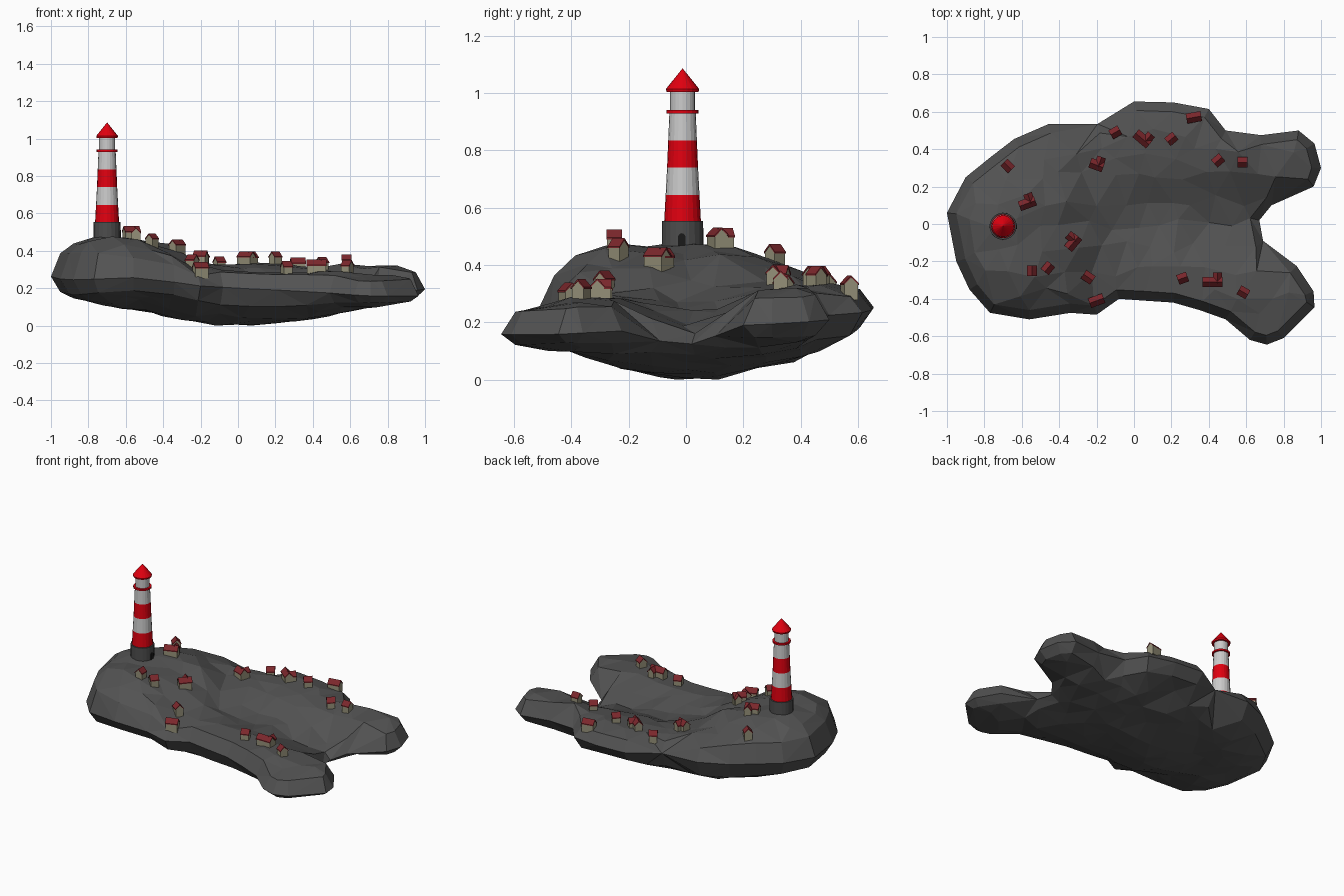
import bpy, bmesh, math, random
from mathutils import Vector, Matrix
from mathutils.geometry import delaunay_2d_cdt, intersect_point_line
from mathutils.bvhtree import BVHTree

if "Cube" in bpy.data.objects:
    bpy.data.objects.remove(bpy.data.objects["Cube"])

random.seed(4)


def material(name, r, g, b):
    m = bpy.data.materials.new(name)
    m.diffuse_color = (r, g, b, 1)
    m.use_nodes = True
    m.node_tree.nodes["Principled BSDF"].inputs["Base Color"].default_value = m.diffuse_color
    return m


ROCK = material("rock", .085, .085, .085)
STONE = material("stone", .075, .075, .075)
RED = material("red", .75, .0, .005)
WHITE = material("white", .6, .6, .6)
WALL = material("plaster", .3, .28, .19)
TILE = material("tile", .2, .02, .025)
DARK = material("dark", .01, .01, .01)


def finish(name, bm, mat):
    bmesh.ops.recalc_face_normals(bm, faces=bm.faces)
    me = bpy.data.meshes.new(name)
    bm.to_mesh(me)
    me.materials.append(mat)
    ob = bpy.data.objects.new(name, me)
    bpy.context.collection.objects.link(ob)
    bm.free()
    return ob


# Island: shoreline outline and height samples
SHORE = [Vector(p) for p in (
    (-1, .06), (-.95, -.2), (-.88, -.35), (-.77, -.475), (-.56, -.51), (-.34, -.475), (-.2, -.485),
    (-.08, -.4), (.06, -.41), (.21, -.42), (.35, -.46), (.49, -.51), (.62, -.62), (.71, -.645),
    (.8, -.61), (.965, -.445), (.96, -.36), (.87, -.225), (.69, -.09), (.67, .02), (.735, .1),
    (.96, .2), (1, .3), (.965, .43), (.88, .5), (.68, .475), (.49, .5), (.4, .615), (.21, .65),
    (0, .655), (-.195, .535), (-.455, .535), (-.64, .455), (-.77, .355), (-.9, .25))]
TOP = [(-.7, 0, .485), (-.85, 0, .46), (-.55, .12, .47), (-.5, -.24, .465), (-.7, -.3, .48),
       (-.67, .31, .45), (-.4, .1, .44), (-.325, -.1, .39), (-.245, -.285, .305), (-.2, -.41, .295),
       (-.4, -.35, .4), (-.4, .4, .38), (-.2, .32, .33), (-.1, .49, .32), (.05, .455, .34),
       (.2, .455, .345), (.32, .575, .3), (.45, .34, .31), (.58, .33, .31), (.6, .41, .35),
       (.8, .37, .34), (.9, .35, .3), (.26, -.29, .285), (.42, -.3, .29), (.58, -.37, .29),
       (.8, -.42, .27), (.7, -.55, .25), (0, -.3, .29), (-.1, 0, .27), (.1, 0, .23), (.4, 0, .19),
       (.6, .03, .165), (.3, .3, .33), (.1, .27, .31), (.3, .16, .23), (.5, .19, .23), (.1, .12, .24)]
BOTTOM = [(-.1, 0, 0), (.1, .08, 0), (.3, 0, .02), (-.3, -.1, .03), (-.3, .3, .07), (.1, .4, .06),
          (.1, -.25, .03), (.5, .05, .05), (-.6, 0, .09), (-.8, 0, .12), (.7, -.5, .09),
          (.85, -.4, .1), (.6, .35, .08), (.85, .35, .11), (-.5, -.35, .14), (.1, .55, .14)]


def blend(samples, p):
    total = weight = 0
    for x, y, z in samples:
        w = 1 / (((x - p.x) ** 2 + (y - p.y) ** 2) ** 1.5 + 1e-5)
        total += w * z
        weight += w
    return total / weight


def shore_distance(p):
    best = 9
    for a, b in zip(SHORE, SHORE[1:] + SHORE[:1]):
        q, t = intersect_point_line(p, a, b)
        q = a.lerp(b, min(1, max(0, t)))
        best = min(best, (p - q.to_2d()).length)
    return best


def inside(p):
    hit = False
    for a, b in zip(SHORE, SHORE[1:] + SHORE[:1]):
        if (a.y > p.y) != (b.y > p.y) and p.x < a.x + (p.y - a.y) * (b.x - a.x) / (b.y - a.y):
            hit = not hit
    return hit


def height(p, samples, width):
    rim = .22 - .04 * p.x + .05 * p.y
    rim -= .07 * math.exp(-((p.x - .67) ** 2 + p.y ** 2) / .03)
    rim += .04 * math.exp(-((p.x + .55) ** 2 + (p.y + .5) ** 2) / .08)
    t = min(1, shore_distance(p) / width)
    return rim + (blend(samples, p) - rim) * math.sqrt(1 - (1 - t) ** 2)


# Shore ring, inset ring and jittered inner points
pts = list(SHORE)
n = len(SHORE)
for i in range(n):
    t = (SHORE[(i + 1) % n] - SHORE[i - 1]).normalized()
    q = SHORE[i] + Vector((-t.y, t.x)) * .05
    if inside(q) and shore_distance(q) > .035:
        pts.append(q)
for i in range(-8, 9):
    for j in range(-5, 6):
        q = Vector((i * .13 + (j % 2) * .06, j * .125))
        q += Vector((random.uniform(-.035, .035), random.uniform(-.035, .035)))
        if inside(q) and shore_distance(q) > .1:
            pts.append(q)
flat, _, tris, *_ = delaunay_2d_cdt(pts, [], [list(range(n))], 1, 1e-5)

bm = bmesh.new()
for samples, side in ((TOP, 0), (BOTTOM, 1)):
    vs = []
    for p in flat:
        width = .28 if side else (.2 if p.x < -.2 else .1)
        vs.append(bm.verts.new((p.x, p.y, height(p, samples, width))))
    for f in tris:
        bm.faces.new([vs[k] for k in f])
bmesh.ops.remove_doubles(bm, verts=bm.verts, dist=1e-4)
low = min(v.co.z for v in bm.verts)
for v in bm.verts:
    v.co.z -= low
ground = BVHTree.FromBMesh(bm)
finish("island", bm, ROCK)


# Lighthouse: stacked turned sections
def turned(name, profile, mat, sides=20):
    bm = bmesh.new()
    rings = []
    for r, z in profile:
        rings.append([bm.verts.new((-.7 + r * math.cos(a), -.012 + r * math.sin(a), z))
                      for a in (2 * math.pi * k / sides for k in range(sides))])
    for lo, hi in zip(rings, rings[1:]):
        for k in range(sides):
            m = (k + 1) % sides
            bm.faces.new((lo[k], lo[m], hi[m], hi[k]))
    bm.faces.new(rings[0])
    bm.faces.new(rings[-1])
    return finish(name, bm, mat)


turned("tower_base", [(.073, .42), (.072, .553)], STONE)
turned("band_red_low", [(.064, .553), (.059, .645)], RED)
turned("band_white_low", [(.059, .645), (.054, .74)], WHITE)
turned("band_red_high", [(.054, .74), (.05, .835)], RED)
turned("band_white_high", [(.05, .835), (.046, .93)], WHITE)
turned("gallery_ring", [(.056, .929), (.056, .94)], RED)
turned("lantern_room", [(.043, .939), (.043, 1.008)], WHITE)
turned("tower_roof", [(.056, 1.004), (.058, 1.014), (.001, 1.085)], RED)


def prism(name, profile, length, matrix, mat):
    # Profile lies in local YZ and is extruded along X
    bm = bmesh.new()
    a = [bm.verts.new(matrix @ Vector((-length / 2, y, z))) for y, z in profile]
    b = [bm.verts.new(matrix @ Vector((length / 2, y, z))) for y, z in profile]
    bm.faces.new(a)
    bm.faces.new(b[::-1])
    for i in range(len(a)):
        j = (i + 1) % len(a)
        bm.faces.new((a[i], a[j], b[j], b[i]))
    return finish(name, bm, mat)


# Arched door facing the village
arch = [(.013 * math.cos(a), .03 + .013 * math.sin(a)) for a in (math.pi * k / 6 for k in range(7))]
prism("door", arch + [(-.013, -.02), (.013, -.02)], .012,
      Matrix.Translation((-.632, -.015, .468)), DARK)


# Village houses
def house(name, m, length, w=.024):
    prism(name + "_walls", [(-w, -.02), (w, -.02), (w, .036), (0, .06), (-w, .036)], length, m, WALL)
    o = w + .003
    prism(name + "_roof", [(-o, .032), (0, .059), (o, .032), (o, .038), (0, .066), (-o, .038)],
          length + .005, m, TILE)


# x, y, ridge angle, length, has side wing
HOUSES = [(-.675, .31, -45, .05, 0), (-.57, .11, 20, .085, 1), (-.2, .315, -20, .07, 1),
          (-.1, .49, 30, .05, 0), (.045, .455, -40, .09, 1), (.2, .455, 40, .05, 0),
          (.32, .57, 10, .075, 0), (.45, .34, 40, .05, 0), (.58, .33, 0, .05, 0),
          (-.545, -.25, 90, .05, 0), (-.46, -.235, 50, .05, 0), (-.325, -.1, 50, .08, 1),
          (-.245, -.285, -35, .055, 0), (-.2, -.41, 20, .075, 0), (.26, -.29, 20, .05, 0),
          (.42, -.31, 0, .1, 1), (.585, -.365, -30, .05, 0)]
for k, (x, y, deg, length, wing) in enumerate(HOUSES):
    hit = ground.ray_cast(Vector((x, y, 2)), Vector((0, 0, -1)))[0]
    m = Matrix.Translation((x, y, hit.z)) @ Matrix.Rotation(math.radians(deg), 4, 'Z')
    house(f"house_{k + 1}", m, length)
    if wing:
        side = m @ Matrix.Translation((length / 2 - .024, .022, -.002)) @ Matrix.Rotation(math.pi / 2, 4, 'Z')
        house(f"house_{k + 1}_wing", side, .05, .021)
